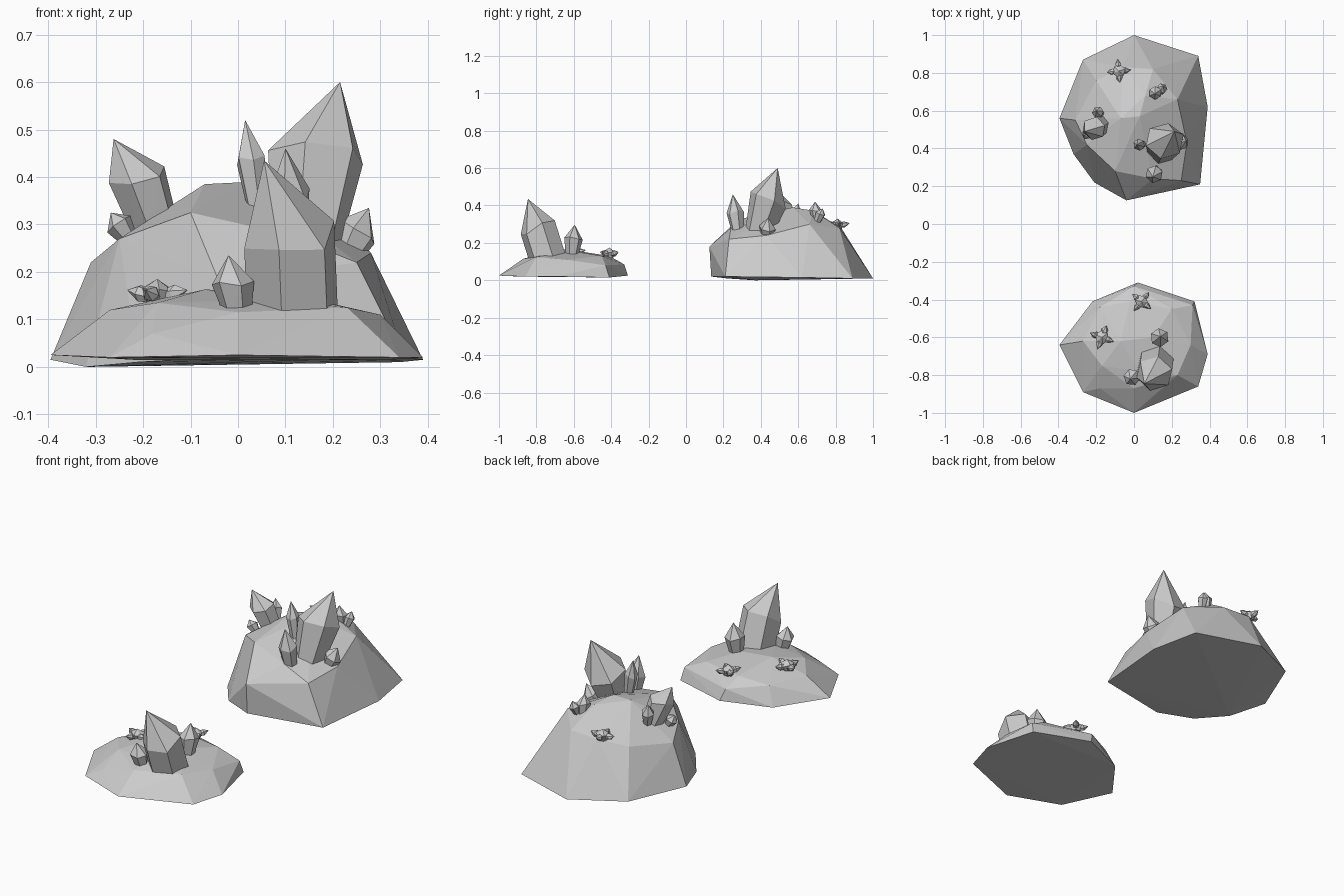
import bpy, bmesh, math, random
from mathutils import Vector

if "Cube" in bpy.data.objects:
    bpy.data.objects.remove(bpy.data.objects["Cube"])

random.seed(4)


def hull_object(name, points):
    """Faceted solid wrapped around a handful of points."""
    bm = bmesh.new()
    for p in points:
        bm.verts.new(p)
    res = bmesh.ops.convex_hull(bm, input=bm.verts[:])
    junk = set(res["geom_interior"]) | set(res["geom_unused"])
    junk = [v for v in junk if isinstance(v, bmesh.types.BMVert) and v.is_valid]
    bmesh.ops.delete(bm, geom=junk, context='VERTS')
    bmesh.ops.recalc_face_normals(bm, faces=bm.faces[:])
    mesh = bpy.data.meshes.new(name)
    bm.to_mesh(mesh)
    bm.free()
    obj = bpy.data.objects.new(name, mesh)
    bpy.context.collection.objects.link(obj)
    return obj


def crystal(name, base, belly, tip, r_base, r_belly, sides=6, turn=0.3):
    """Pointed crystal: narrow root, uneven wide belly, sharp tip."""
    base, belly, tip = Vector(base), Vector(belly), Vector(tip)
    rot = Vector((0, 0, 1)).rotation_difference((belly - base).normalized())
    length = (tip - base).length
    pts = [tip]
    for centre, r, wobble in ((base, r_base, 0), (belly, r_belly, 0.07)):
        for i in range(sides):
            a = turn + math.tau * i / sides
            dz = random.uniform(-wobble, wobble) * length
            pts.append(centre + rot @ Vector((r * math.cos(a), r * math.sin(a), dz)))
    return hull_object(name, pts)


def small_crystal(name, base, tip, r):
    base, tip = Vector(base), Vector(tip)
    crystal(name, base, base.lerp(tip, 0.58), tip, r * 0.65, r, 6, random.random())


def cluster(name, centre, r, start):
    """Tiny stub with buds leaning outwards."""
    c = Vector(centre)
    small_crystal(name + "_core", c - Vector((0, 0, .015)), c + Vector((0, 0, .04)), r)
    for i in range(4):
        a = start + math.tau * i / 4
        d = Vector((math.cos(a), math.sin(a), 0.25))
        small_crystal(f"{name}_bud_{i}", c, c + d * r * 1.9, r * 0.5)


# Tall back rock
hull_object("back_rock", [
    (0, 1, .01), (.34, .89, .01), (.39, .62, .015), (.35, .21, .02), (-.04, .135, .02),
    (-.21, .22, .01), (-.32, .37, 0), (-.395, .56, .015), (-.27, .87, .02),
    (-.04, .125, .18), (.25, .23, .22), (.28, .43, .24), (.23, .66, .3), (.1, .82, .28),
    (-.06, .83, .28), (-.2, .76, .25), (-.31, .55, .22), (-.25, .42, .27),
    (-.1, .28, .325), (.1, .24, .28), (-.07, .56, .385), (.03, .57, .39), (.06, .68, .372)])

# Low front rock
hull_object("front_rock", [
    (0, -1, .025), (.34, -.86, .02), (.39, -.69, .02), (.32, -.41, .015), (.02, -.31, .025),
    (-.22, -.41, .015), (-.395, -.64, .025), (-.27, -.89, .02),
    (-.18, -.87, .07), (0, -.87, .115), (.23, -.8, .125), (.3, -.64, .11), (.31, -.43, .08),
    (.2, -.45, .13), (0, -.33, .085), (-.02, -.41, .13), (-.18, -.44, .11),
    (-.27, -.62, .12), (-.17, -.75, .135), (-.07, -.62, .163), (.1, -.6, .155), (.03, -.78, .14)])

# Large crystals
crystal("front_large_crystal", (.115, -.735, .1), (.108, -.79, .275), (.055, -.845, .435), .1, .1)
crystal("back_large_crystal", (.14, .38, .23), (.162, .44, .43), (.215, .49, .6), .07, .105)
crystal("left_large_crystal", (-.17, .53, .28), (-.212, .505, .4), (-.262, .49, .48), .05, .063)

# Small crystals: base, tip, radius
for i, (b, t, r) in enumerate([
        ((0, -.80, .11), (-.02, -.82, .235), .045),
        ((.13, -.61, .13), (.14, -.595, .297), .05),
        ((.115, .28, .24), (.1, .25, .46), .047),
        ((.045, .42, .31), (.015, .42, .52), .032),
        ((.22, .43, .22), (.276, .44, .335), .045),
        ((-.18, .58, .3), (-.2, .6, .41), .032),
        ((-.23, .48, .27), (-.268, .475, .325), .03),
        ((.115, .70, .31), (.11, .69, .42), .035),
        ((.14, .70, .31), (.155, .73, .385), .028)]):
    small_crystal(f"small_crystal_{i}", b, t, r)

# Tiny clusters
cluster("front_left_cluster", (-.17, -.6, .145), .036, 1.2)
cluster("front_rear_cluster", (.04, -.41, .135), .034, .9)
cluster("back_rear_cluster", (-.08, .81, .29), .034, .1)
